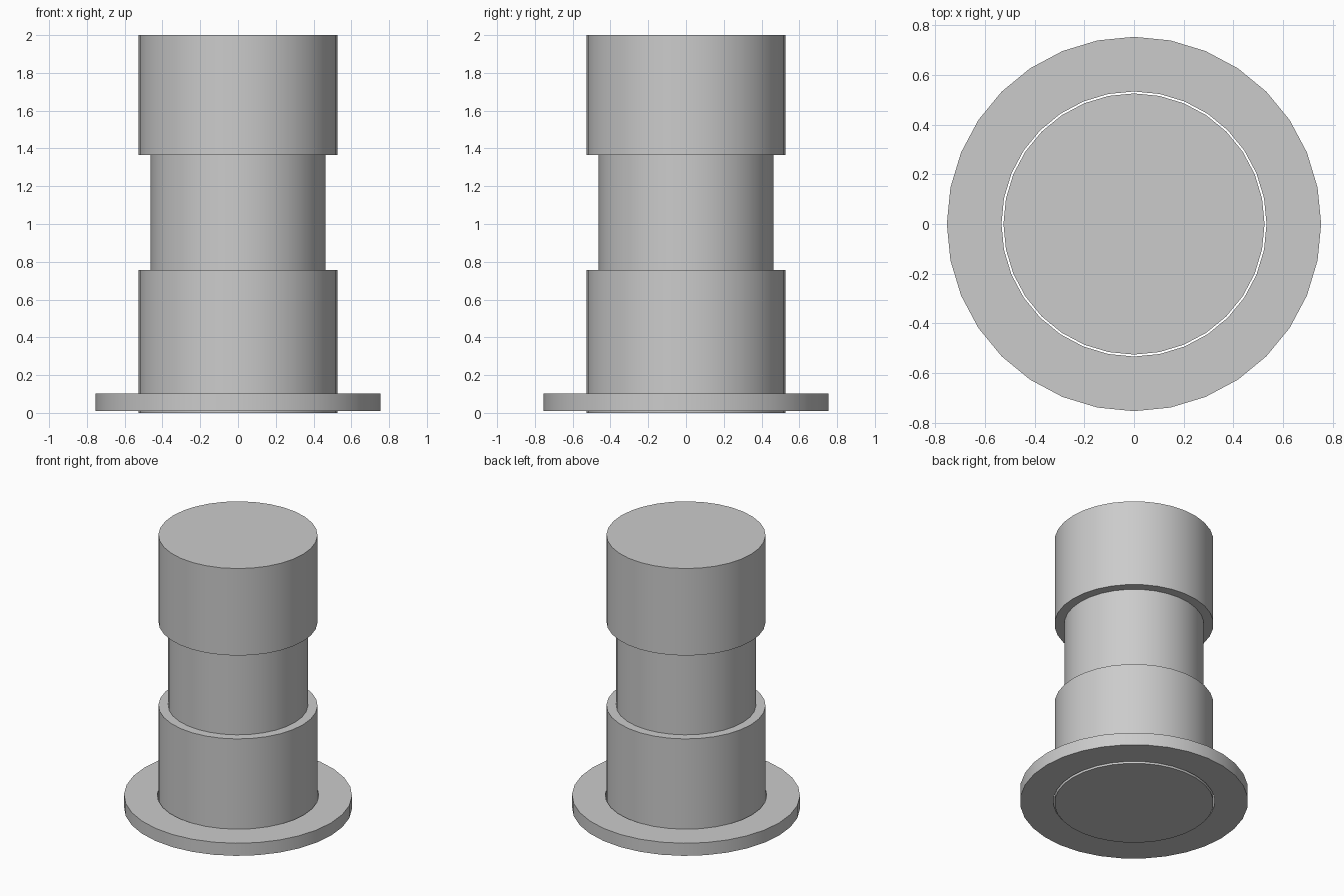
import bpy, bmesh
from math import cos, sin, pi, radians

if "Cube" in bpy.data.objects:
    bpy.data.objects.remove(bpy.data.objects["Cube"])

SIDES = 32


def lathe(name, profile, closed=False):
    """Revolve (radius, z) points around z; cap the ends unless the profile is closed."""
    bm = bmesh.new()
    rings = [[bm.verts.new((r * cos(2 * pi * i / SIDES), r * sin(2 * pi * i / SIDES), z))
              for i in range(SIDES)] for r, z in profile]
    pairs = list(zip(rings, rings[1:]))
    if closed:
        pairs.append((rings[-1], rings[0]))
    else:
        bm.faces.new(rings[0][::-1])
        bm.faces.new(rings[-1])
    for a, b in pairs:
        for i in range(SIDES):
            j = (i + 1) % SIDES
            bm.faces.new((a[i], a[j], b[j], b[i]))
    bmesh.ops.recalc_face_normals(bm, faces=bm.faces)
    mesh = bpy.data.meshes.new(name)
    bm.to_mesh(mesh)
    bm.free()
    obj = bpy.data.objects.new(name, mesh)
    bpy.context.collection.objects.link(obj)
    bpy.ops.object.select_all(action='DESELECT')
    obj.select_set(True)
    bpy.context.view_layer.objects.active = obj
    bpy.ops.object.shade_smooth_by_angle(angle=radians(30))
    return obj


# Solid post with a recessed waist
lathe("post", [(0.526, 0), (0.526, 0.757), (0.462, 0.757),
               (0.462, 1.365), (0.526, 1.365), (0.526, 2.0)])

# Loose flat collar around the foot, with a thin gap to the post
lathe("base_collar", [(0.534, 0.01), (0.754, 0.01), (0.754, 0.102), (0.534, 0.102)], closed=True)
